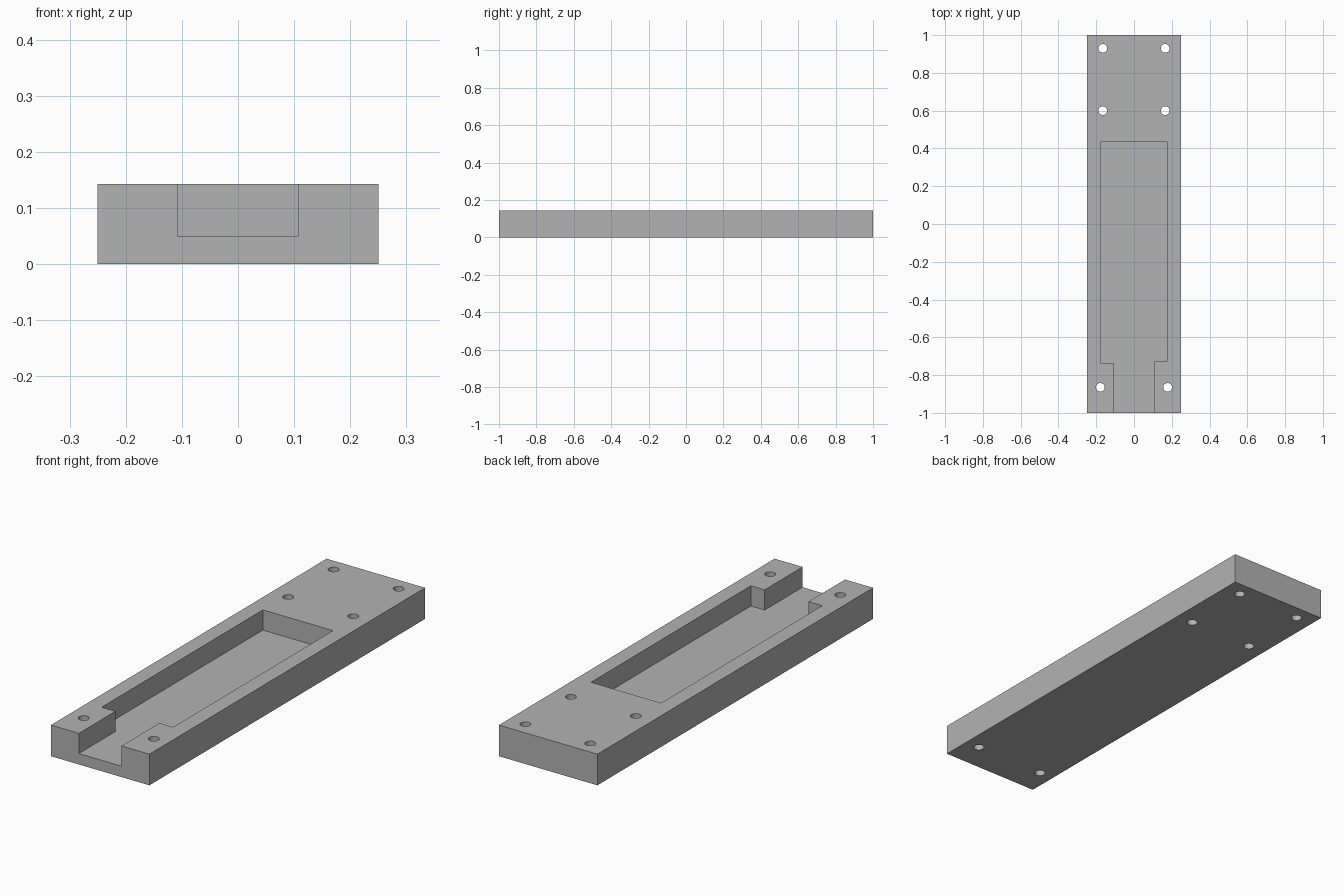
import bpy
import bmesh
from mathutils import Matrix, Vector

cube = bpy.data.objects.get("Cube")
if cube:
    bpy.data.objects.remove(cube, do_unlink=True)

WIDTH, LENGTH, HEIGHT, FLOOR = 0.5, 2.0, 0.143, 0.05
HOLE_RADIUS = 0.023

grey = bpy.data.materials.new("plain grey")
grey.use_nodes = True
colour = (0.45, 0.45, 0.45, 1)
grey.diffuse_color = colour
grey.node_tree.nodes["Principled BSDF"].inputs["Base Color"].default_value = colour


def make_object(name, bm):
    bmesh.ops.recalc_face_normals(bm, faces=bm.faces)
    mesh = bpy.data.meshes.new(name)
    bm.to_mesh(mesh)
    bm.free()
    mesh.materials.append(grey)
    obj = bpy.data.objects.new(name, mesh)
    bpy.context.collection.objects.link(obj)
    return obj


# Solid base block
bm = bmesh.new()
bmesh.ops.create_cube(bm, size=1, matrix=Matrix.Translation((0, 0, HEIGHT / 2))
                      @ Matrix.Diagonal((WIDTH, LENGTH, HEIGHT, 1)))
base = make_object("mounting_base", bm)

# Cutter: wide pocket opening into a narrower channel at the front
bm = bmesh.new()
outline = [(-0.108, -1.1), (0.108, -1.1), (0.108, -0.725), (0.178, -0.725),
           (0.178, 0.435), (-0.178, 0.435), (-0.178, -0.735), (-0.108, -0.735)]
face = bm.faces.new([bm.verts.new((x, y, FLOOR)) for x, y in outline])
raised = bmesh.ops.extrude_face_region(bm, geom=[face])["geom"]
bmesh.ops.translate(bm, vec=Vector((0, 0, HEIGHT)),
                    verts=[v for v in raised if isinstance(v, bmesh.types.BMVert)])

# Cutter: three mirrored pairs of through holes
for x, y in [(0.165, 0.93), (0.165, 0.6), (0.178, -0.865)]:
    for side in (-1, 1):
        bmesh.ops.create_cone(bm, cap_ends=True, segments=32, radius1=HOLE_RADIUS,
                              radius2=HOLE_RADIUS, depth=HEIGHT * 2,
                              matrix=Matrix.Translation((side * x, y, HEIGHT / 2)))
cutter = make_object("pocket_and_hole_cutter", bm)
cutter.hide_render = True

# Cut the block, then discard the cutter
cut = base.modifiers.new("pocket and holes", 'BOOLEAN')
cut.operation = 'DIFFERENCE'
cut.solver = 'EXACT'
cut.object = cutter
bpy.ops.object.select_all(action='DESELECT')
bpy.context.view_layer.objects.active = base
base.select_set(True)
bpy.ops.object.modifier_apply(modifier=cut.name)
bpy.data.objects.remove(cutter, do_unlink=True)
bpy.ops.object.shade_smooth_by_angle()
